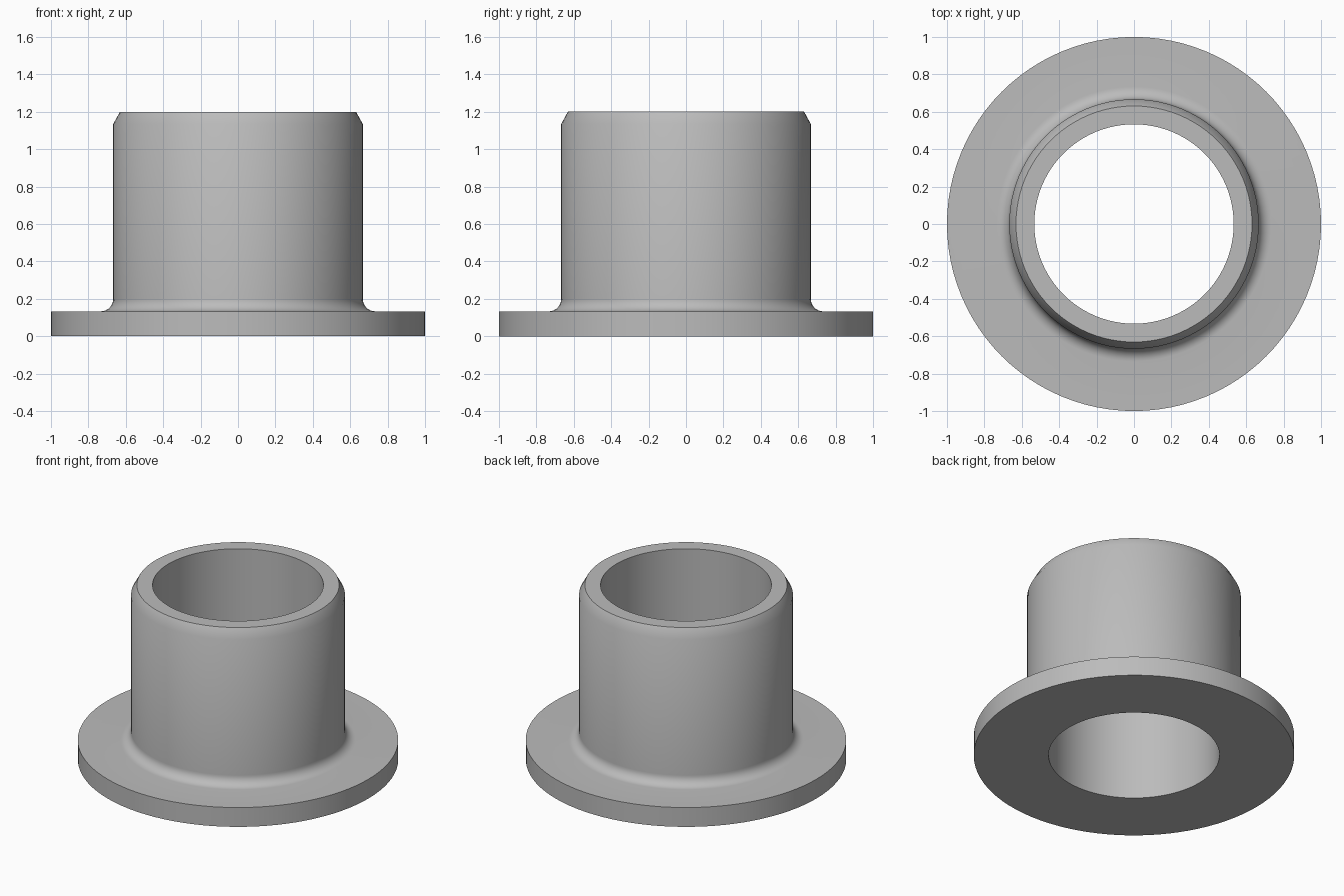
import bpy, bmesh, math

cube = bpy.data.objects.get("Cube")
if cube:
    bpy.data.objects.remove(cube, do_unlink=True)

SEGMENTS = 96
BORE, SLEEVE, FLANGE = 0.533, 0.667, 1.0
FLANGE_TOP, TOP, FILLET = 0.133, 1.2, 0.067

# Plain grey metal
grey = bpy.data.materials.new("grey metal")
grey.use_nodes = True
colour = (0.5, 0.5, 0.5, 1)
grey.diffuse_color = colour
grey.node_tree.nodes["Principled BSDF"].inputs["Base Color"].default_value = colour

# Half section: flange, root fillet, sleeve wall, lead-in chamfer, bore
profile = [(BORE, 0), (FLANGE, 0), (FLANGE, FLANGE_TOP)]
for i in range(9):
    a = math.pi / 2 * i / 8
    profile.append((SLEEVE + FILLET * (1 - math.sin(a)),
                    FLANGE_TOP + FILLET * (1 - math.cos(a))))
profile += [(SLEEVE, 1.135), (0.631, TOP), (BORE, TOP)]

# Revolve the closed section around z
bm = bmesh.new()
verts = [bm.verts.new((r, 0, z)) for r, z in profile]
edges = [bm.edges.new((verts[i - 1], verts[i])) for i in range(len(verts))]
bmesh.ops.spin(bm, geom=verts + edges, cent=(0, 0, 0), axis=(0, 0, 1),
               angle=math.tau, steps=SEGMENTS, use_merge=True)
bmesh.ops.remove_doubles(bm, verts=bm.verts, dist=0.0001)
bmesh.ops.recalc_face_normals(bm, faces=bm.faces)
mesh = bpy.data.meshes.new("flanged_bushing")
bm.to_mesh(mesh)
bm.free()
mesh.materials.append(grey)

bushing = bpy.data.objects.new("flanged_bushing", mesh)
bpy.context.collection.objects.link(bushing)
bpy.context.view_layer.objects.active = bushing
bushing.select_set(True)
bpy.ops.object.shade_smooth_by_angle(angle=math.radians(30))
